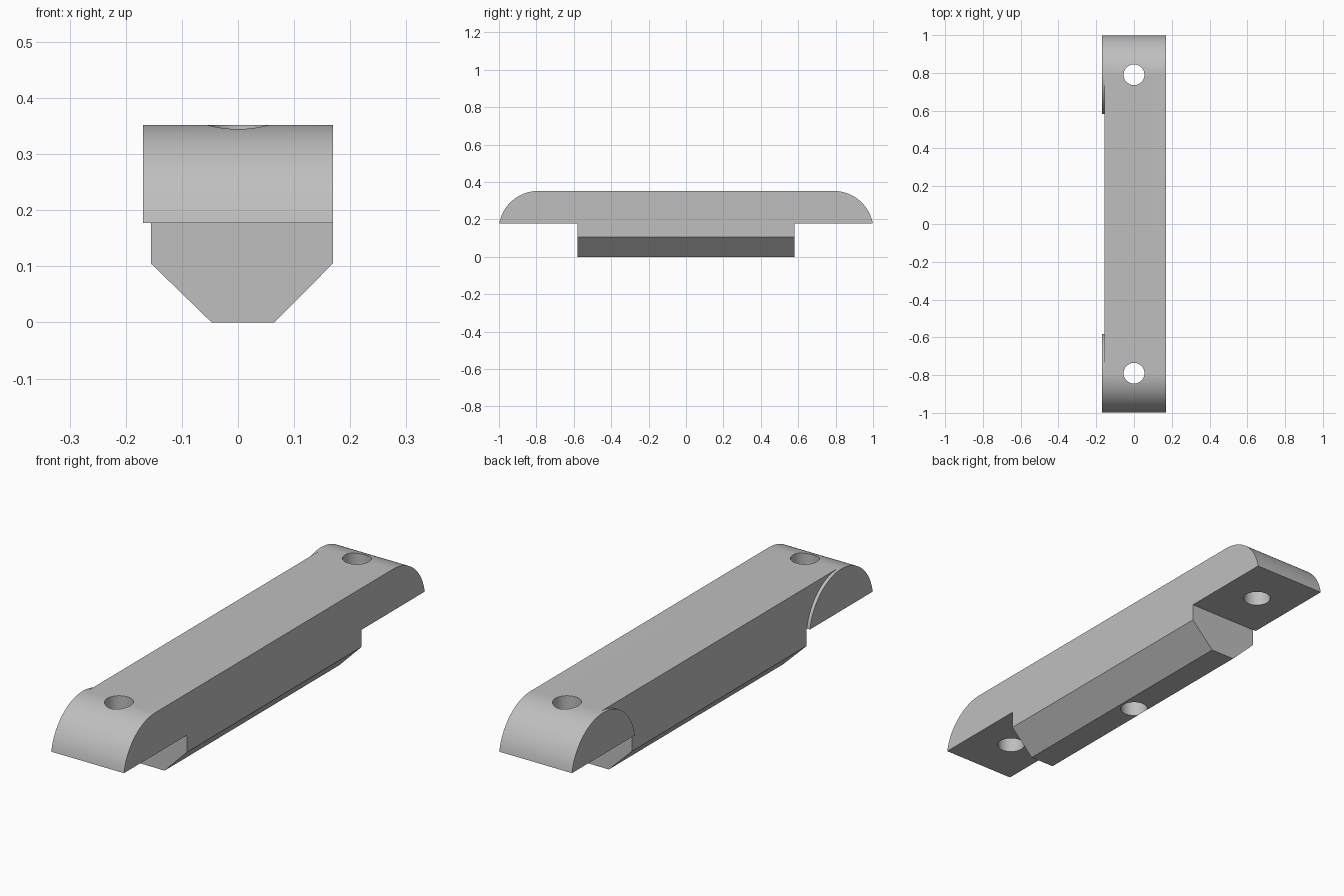
import bpy
import bmesh
import math
from mathutils import Vector

default = bpy.data.objects.get("Cube")
if default:
    bpy.data.objects.remove(default, do_unlink=True)

HALF_W, RECESS_X = 0.169, -0.155      # bar half width, recessed side
TOP, UNDER = 0.352, 0.177             # bar top and underside
HOLE_Y, RADIUS = 0.79, 0.212          # rounded end centre and radius
BLOCK_Y, CHAMFER_Z = 0.58, 0.105
HOLE_R = 0.055
CENTRE_Z = TOP - RADIUS

grey = bpy.data.materials.new("light grey")
grey.use_nodes = True
colour = (0.52, 0.52, 0.52, 1)
grey.diffuse_color = colour
grey.node_tree.nodes["Principled BSDF"].inputs["Base Color"].default_value = colour


def prism(name, points, axis, lo, hi):
    """Extrude a 2D outline along x (outline in y, z) or y (outline in x, z)."""
    bm = bmesh.new()
    if axis == "x":
        verts = [bm.verts.new((lo, a, b)) for a, b in points]
        move = Vector((hi - lo, 0, 0))
    else:
        verts = [bm.verts.new((a, lo, b)) for a, b in points]
        move = Vector((0, hi - lo, 0))
    face = bm.faces.new(verts)
    result = bmesh.ops.extrude_face_region(bm, geom=[face], use_keep_orig=True)
    moved = [g for g in result["geom"] if isinstance(g, bmesh.types.BMVert)]
    bmesh.ops.translate(bm, verts=moved, vec=move)
    bmesh.ops.recalc_face_normals(bm, faces=bm.faces)
    mesh = bpy.data.meshes.new(name)
    bm.to_mesh(mesh)
    bm.free()
    mesh.materials.append(grey)
    obj = bpy.data.objects.new(name, mesh)
    bpy.context.collection.objects.link(obj)
    return obj


def hole(name, y, lo, hi):
    bpy.ops.mesh.primitive_cylinder_add(
        vertices=48, radius=HOLE_R, depth=hi - lo, location=(0, y, (lo + hi) / 2))
    obj = bpy.context.object
    obj.name = name
    obj.data.materials.append(grey)
    return obj


def arc(start, end, steps=24):
    """Points on the rounded end, angles measured from the outward direction."""
    out = []
    for i in range(steps + 1):
        t = start + (end - start) * i / steps
        out.append((HOLE_Y + RADIUS * math.cos(t), CENTRE_Z + RADIUS * math.sin(t)))
    return out


def mirrored(points):
    return points + [(-y, z) for y, z in reversed(points)]


base_angle = math.asin((UNDER - CENTRE_Z) / RADIUS)

# Bar with rounded ends and the block below it, in one side profile
outline = [(BLOCK_Y, 0), (BLOCK_Y, UNDER)] + arc(base_angle, math.pi / 2)
body = prism("mounting_bar", mirrored(outline), "x", -HALF_W, HALF_W)

# Recess on one side, leaving a round raised boss at each end
inner = arc(math.pi - base_angle, math.radians(92))
recess = [(inner[0][0], -0.1)] + inner + [(inner[-1][0], 0.5)]
cutters = [prism("recess_cutter", mirrored(recess), "x", -0.3, RECESS_X)]

# Chamfers along the bottom of the block
for name, foot, side in (("left", 0.065, HALF_W), ("right", -0.047, RECESS_X)):
    run = (side - foot) / CHAMFER_Z
    wedge = [(foot - 0.05 * run, -0.05), (side + 0.05 * run, CHAMFER_Z + 0.05),
             (side + 0.05 * run, -0.05)]
    cutters.append(prism(name + "_chamfer_cutter", wedge, "y", -0.7, 0.7))

# Screw holes through both ends, blind hole under the middle
cutters += [hole("front_hole_cutter", -HOLE_Y, 0, 0.5),
            hole("back_hole_cutter", HOLE_Y, 0, 0.5),
            hole("middle_hole_cutter", 0, -0.1, 0.2)]

bpy.ops.object.select_all(action="DESELECT")
bpy.context.view_layer.objects.active = body
body.select_set(True)
for cutter in cutters:
    cutter.hide_render = True
    mod = body.modifiers.new(cutter.name, "BOOLEAN")
    mod.operation = "DIFFERENCE"
    mod.solver = "EXACT"
    mod.object = cutter
    bpy.ops.object.modifier_apply(modifier=mod.name)
    bpy.data.objects.remove(cutter, do_unlink=True)

bpy.ops.object.shade_smooth_by_angle(angle=math.radians(30))
